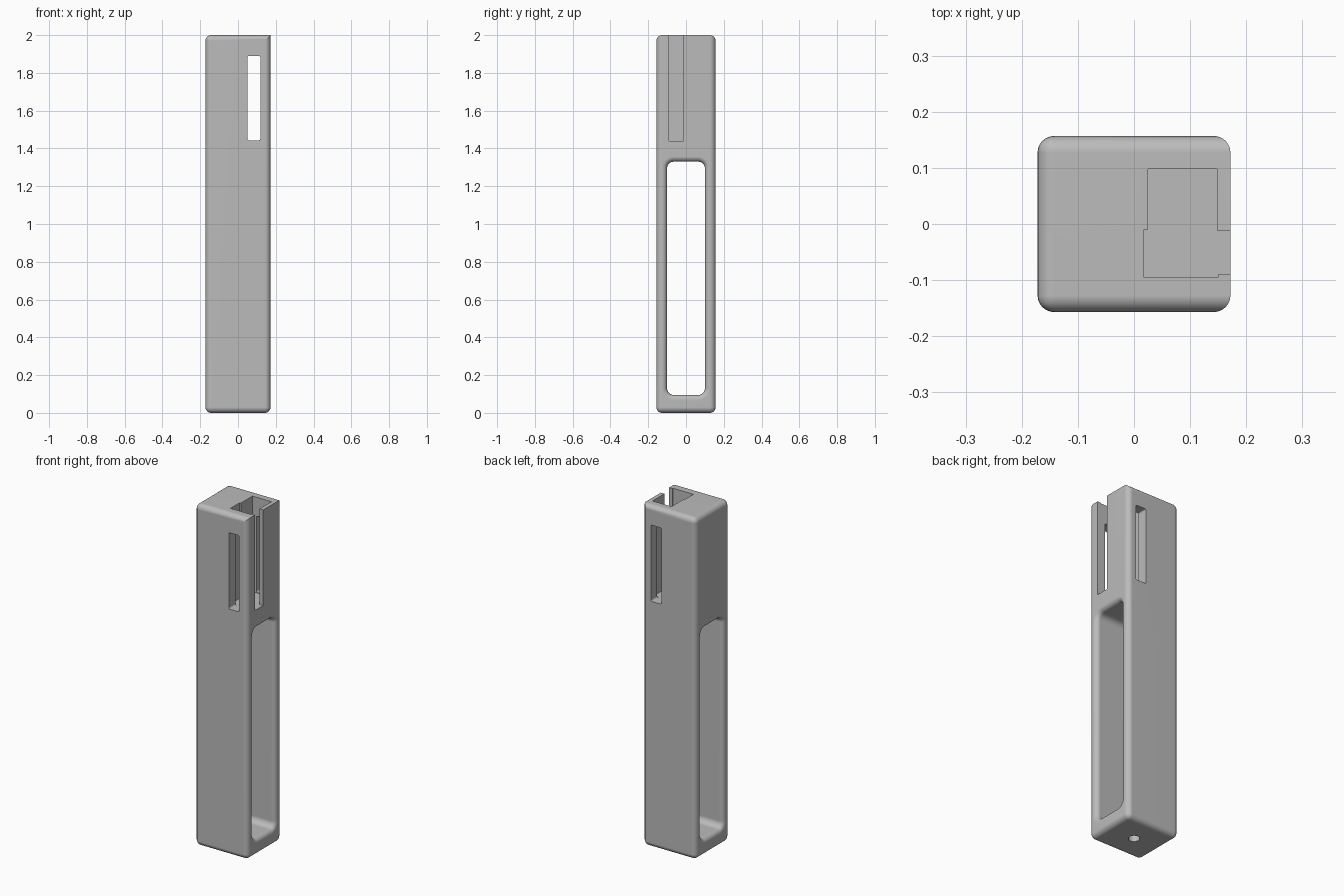
import bpy, bmesh, math

if "Cube" in bpy.data.objects:
    bpy.data.objects.remove(bpy.data.objects["Cube"], do_unlink=True)

HX, HY, HEIGHT, ROUND = 0.172, 0.157, 2.0, 0.03

grey = bpy.data.materials.new("plain_grey")
grey.use_nodes = True
colour = (0.5, 0.5, 0.5, 1)
grey.diffuse_color = colour
grey.node_tree.nodes["Principled BSDF"].inputs["Base Color"].default_value = colour


def finish(name, bm):
    bmesh.ops.recalc_face_normals(bm, faces=bm.faces)
    mesh = bpy.data.meshes.new(name)
    bm.to_mesh(mesh)
    bm.free()
    mesh.materials.append(grey)
    obj = bpy.data.objects.new(name, mesh)
    bpy.context.collection.objects.link(obj)
    return obj


def loft(name, loops):
    """Skin a row of equal-length point loops and cap both ends."""
    bm = bmesh.new()
    rings = [[bm.verts.new(p) for p in loop] for loop in loops]
    for a, b in zip(rings, rings[1:]):
        for i in range(len(a)):
            j = (i + 1) % len(a)
            bm.faces.new((a[i], a[j], b[j], b[i]))
    bm.faces.new(rings[0])
    bm.faces.new(rings[-1])
    return finish(name, bm)


def rounded_rect(u0, u1, v0, v1, r, grow=0.0, steps=6):
    """Rounded rectangle, grown outwards by an even offset."""
    pts = []
    centres = [(u1 - r, v1 - r), (u0 + r, v1 - r), (u0 + r, v0 + r), (u1 - r, v0 + r)]
    for k, (cu, cv) in enumerate(centres):
        for s in range(steps + 1):
            a = math.pi / 2 * (k + s / steps)
            pts.append((cu + (r + grow) * math.cos(a), cv + (r + grow) * math.sin(a)))
    return pts


def cut(body, cutter):
    cutter.hide_render = True
    mod = body.modifiers.new("cut", 'BOOLEAN')
    mod.operation, mod.solver, mod.object = 'DIFFERENCE', 'EXACT', cutter
    bpy.context.view_layer.objects.active = body
    bpy.ops.object.modifier_apply(modifier=mod.name)
    bpy.data.objects.remove(cutter, do_unlink=True)


# Rounded block, with the top edge on the +x side left sharp
bm = bmesh.new()
bmesh.ops.create_cube(bm, size=1)
for v in bm.verts:
    v.co = (v.co.x * 2 * HX, v.co.y * 2 * HY, (v.co.z + 0.5) * HEIGHT)
soft = [e for e in bm.edges
        if not all(v.co.x > 0 and v.co.z > HEIGHT / 2 for v in e.verts)]
bmesh.ops.bevel(bm, geom=soft, offset=ROUND, segments=6, profile=0.5, affect='EDGES')
body = finish("holder_body", bm)

# Long side window with a filleted rim at both mouths
rim = 0.027
steps = [math.pi / 2 * i / 6 for i in range(7)]
mouth = [(HX - rim + rim * math.sin(a), rim * (1 - math.cos(a))) for a in steps]
mouth.append((HX + 0.05, rim))
profile = [(-x, g) for x, g in reversed(mouth)] + mouth
cut(body, loft("window_cutter", [
    [(x, u, v) for u, v in rounded_rect(-0.1, 0.1, 0.095, 1.33, 0.035, g)]
    for x, g in profile]))

# Stepped top pocket, open through a slit in the +x wall
outline = [(0.025, 0.098), (0.025, -0.01), (0.018, -0.01), (0.018, -0.095),
           (0.15, -0.095), (0.15, -0.09), (0.22, -0.09), (0.22, -0.012),
           (0.148, -0.012), (0.148, 0.098)]
cut(body, loft("pocket_cutter", [[(x, y, z) for x, y in outline] for z in (1.44, 2.1)]))

# Upright slot through the front and back walls
cut(body, loft("slot_cutter", [
    [(u, y, v) for u, v in rounded_rect(0.05, 0.118, 1.443, 1.89, 0.008)]
    for y in (-0.25, 0.25)]))

# Cord hole through the base
cut(body, loft("cord_hole_cutter", [
    [(0.03 * math.cos(t * math.pi / 16), 0.03 * math.sin(t * math.pi / 16), z)
     for t in range(32)] for z in (-0.1, 0.2)]))

# Smooth fillets beside flat walls
bpy.ops.object.select_all(action='DESELECT')
body.select_set(True)
bpy.context.view_layer.objects.active = body
bpy.ops.object.shade_smooth_by_angle(angle=math.radians(30))
normals = body.modifiers.new("even_normals", 'WEIGHTED_NORMAL')
normals.keep_sharp = True
